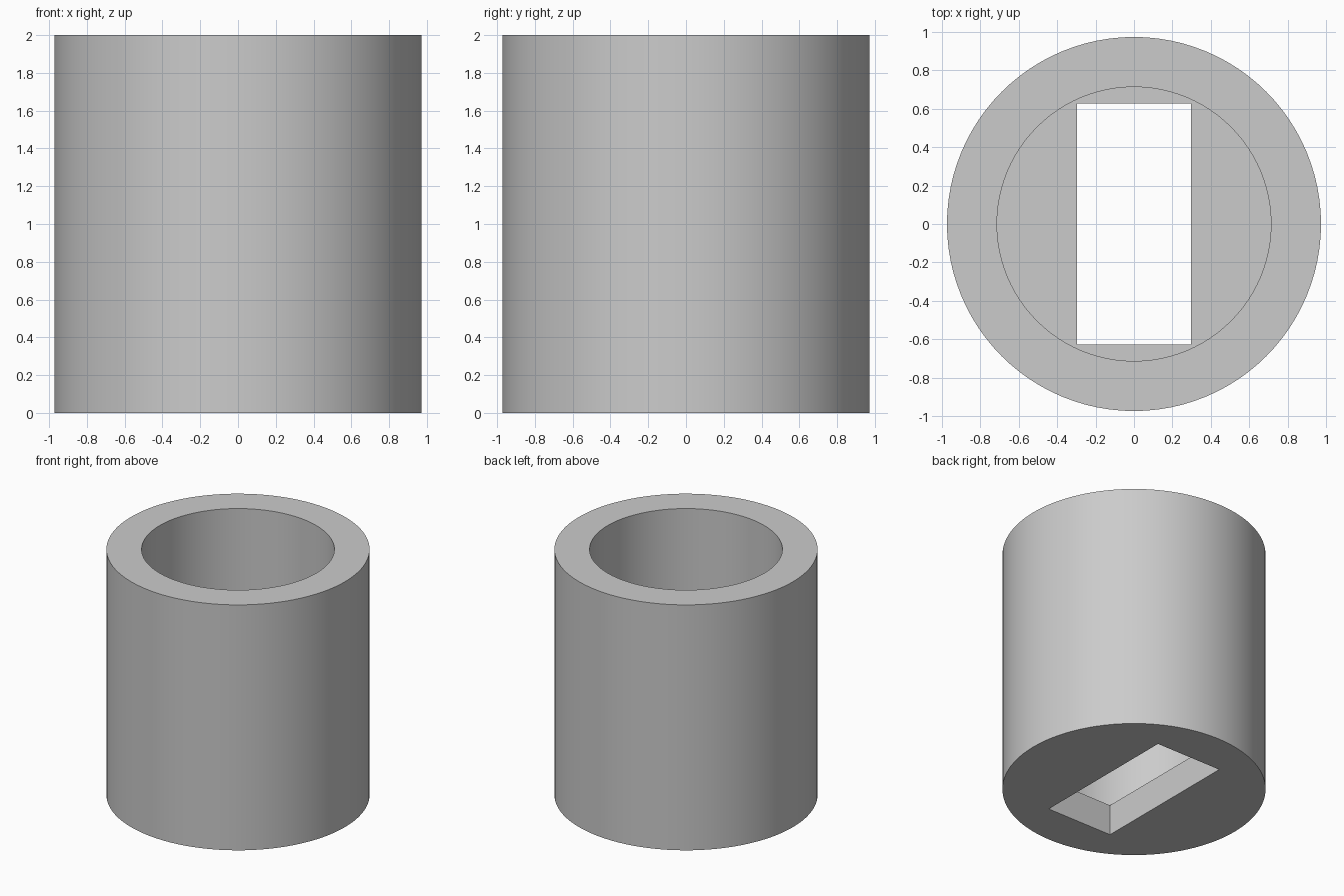
import bpy
import math

if "Cube" in bpy.data.objects:
    bpy.data.objects.remove(bpy.data.objects["Cube"], do_unlink=True)

HEIGHT = 2.0
OUTER_RADIUS = 0.972
BORE_RADIUS = 0.712
FLOOR = 0.25
SLOT = (0.59, 1.255)
SIDES = 96

# Plain grey material
grey = bpy.data.materials.new("grey")
grey.use_nodes = True
colour = (0.6, 0.6, 0.6, 1)
grey.diffuse_color = colour
grey.node_tree.nodes["Principled BSDF"].inputs["Base Color"].default_value = colour


def cylinder(name, radius, bottom, top):
    bpy.ops.mesh.primitive_cylinder_add(
        vertices=SIDES, radius=radius, depth=top - bottom,
        location=(0, 0, (bottom + top) / 2))
    obj = bpy.context.object
    obj.name = name
    obj.data.materials.append(grey)
    return obj


def cut(body, cutter):
    mod = body.modifiers.new(cutter.name, "BOOLEAN")
    mod.operation = "DIFFERENCE"
    mod.solver = "EXACT"
    mod.object = cutter
    bpy.ops.object.select_all(action="DESELECT")
    bpy.context.view_layer.objects.active = body
    body.select_set(True)
    bpy.ops.object.modifier_apply(modifier=mod.name)
    bpy.data.objects.remove(cutter, do_unlink=True)


# Outer sleeve
sleeve = cylinder("sleeve", OUTER_RADIUS, 0, HEIGHT)

# Wide round bore, open at the top and stopping at the floor
cut(sleeve, cylinder("bore", BORE_RADIUS, FLOOR, HEIGHT + 0.5))

# Rectangular slot through the floor
bpy.ops.mesh.primitive_cube_add(size=1)
slot = bpy.context.object
slot.name = "slot"
slot.scale = (SLOT[0], SLOT[1], 1)
slot.data.materials.append(grey)
cut(sleeve, slot)

# Smooth round walls with crisp rims
bpy.ops.object.shade_smooth_by_angle(angle=math.radians(30))
